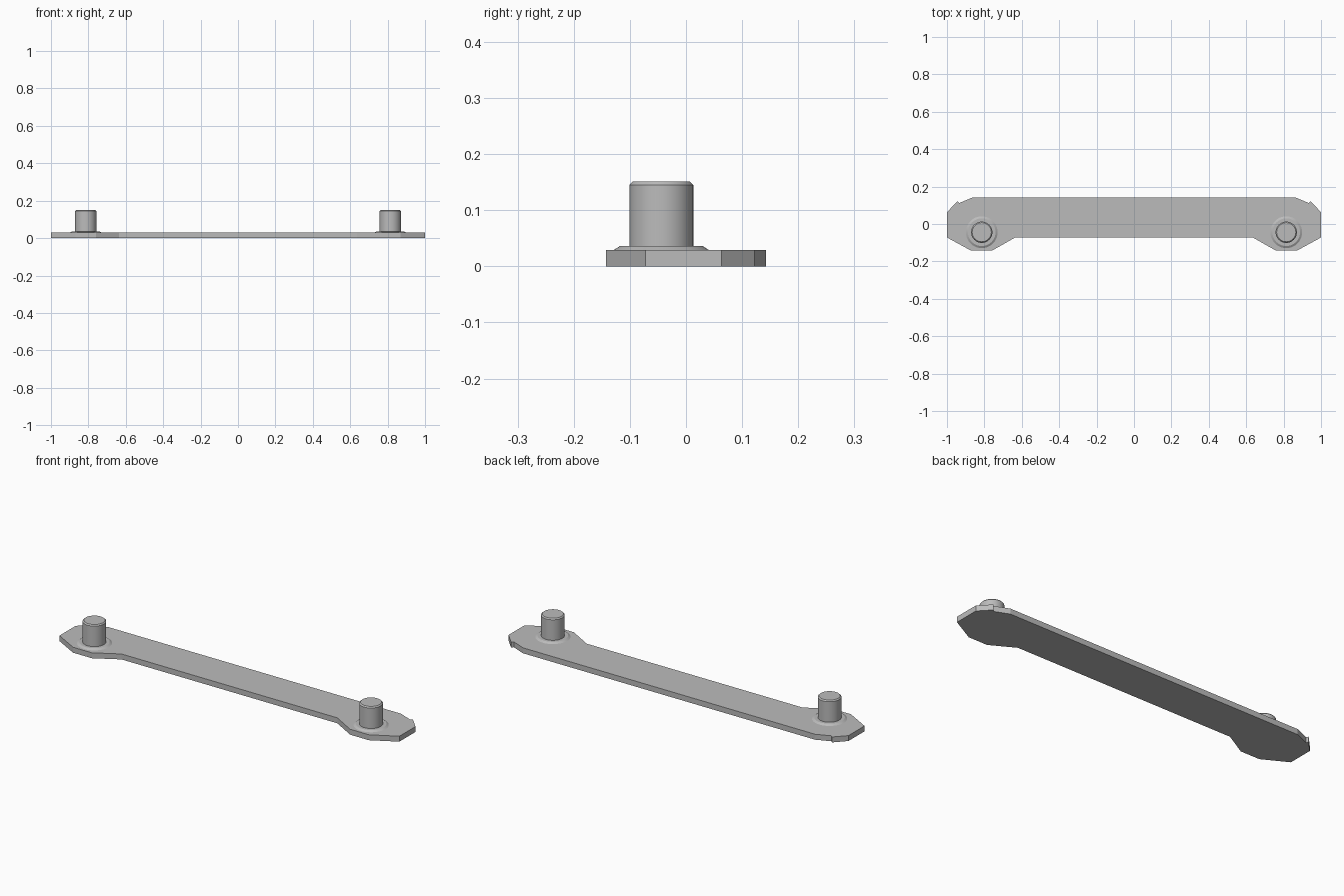
import bpy, bmesh, math
from mathutils import Matrix

cube = bpy.data.objects.get("Cube")
if cube:
    bpy.data.objects.remove(cube, do_unlink=True)

# Single plain grey
grey = bpy.data.materials.new("plain grey")
grey.use_nodes = True
colour = (0.5, 0.5, 0.5, 1)
grey.diffuse_color = colour
grey.node_tree.nodes["Principled BSDF"].inputs["Base Color"].default_value = colour

PLATE_TOP = 0.029
PIN_X, PIN_Y = 0.814, -0.044


def add_object(name, bm):
    bmesh.ops.recalc_face_normals(bm, faces=bm.faces)
    mesh = bpy.data.meshes.new(name)
    bm.to_mesh(mesh)
    bm.free()
    mesh.materials.append(grey)
    obj = bpy.data.objects.new(name, mesh)
    bpy.context.collection.objects.link(obj)
    return obj


def lathe(name, profile, x, smooth_angle):
    """Spin a (radius, height) profile about a vertical axis at x."""
    bm = bmesh.new()
    verts = [bm.verts.new((r, 0, z)) for r, z in profile]
    edges = [bm.edges.new(pair) for pair in zip(verts, verts[1:])]
    bmesh.ops.spin(bm, geom=verts + edges, cent=(0, 0, 0), axis=(0, 0, 1),
                   angle=math.tau, steps=48, use_duplicate=False)
    bmesh.ops.remove_doubles(bm, verts=bm.verts, dist=0.0001)
    bmesh.ops.translate(bm, verts=bm.verts, vec=(x, PIN_Y, 0))
    obj = add_object(name, bm)
    bpy.ops.object.select_all(action="DESELECT")
    obj.select_set(True)
    bpy.context.view_layer.objects.active = obj
    bpy.ops.object.shade_smooth_by_angle(angle=math.radians(smooth_angle))


# Flat link plate: half outline, mirrored across x and extruded
half = [(0.635, -0.072), (0.76, -0.143), (0.87, -0.143), (1, -0.072),
        (1, 0.063), (0.944, 0.122), (0.935, 0.112), (0.86, 0.143)]
outline = half + [(-x, y) for x, y in reversed(half)]
bm = bmesh.new()
base = bm.faces.new([bm.verts.new((x, y, 0)) for x, y in outline])
top = bmesh.ops.extrude_face_region(bm, geom=[base])["geom"]
bmesh.ops.translate(bm, vec=(0, 0, PLATE_TOP),
                    verts=[v for v in top if isinstance(v, bmesh.types.BMVert)])
add_object("link_plate", bm)

# Collar and chamfered pin at each end
for side, sign in (("left", 1), ("right", -1)):
    lathe(side + "_collar", [(0, PLATE_TOP - 0.004), (0.085, PLATE_TOP - 0.004),
                             (0.085, PLATE_TOP), (0.074, 0.036), (0, 0.036)],
          sign * PIN_X, 30)
    lathe(side + "_pin", [(0, 0.03), (0.057, 0.03), (0.057, 0.145),
                          (0.051, 0.151), (0, 0.151)], sign * PIN_X, 30)
